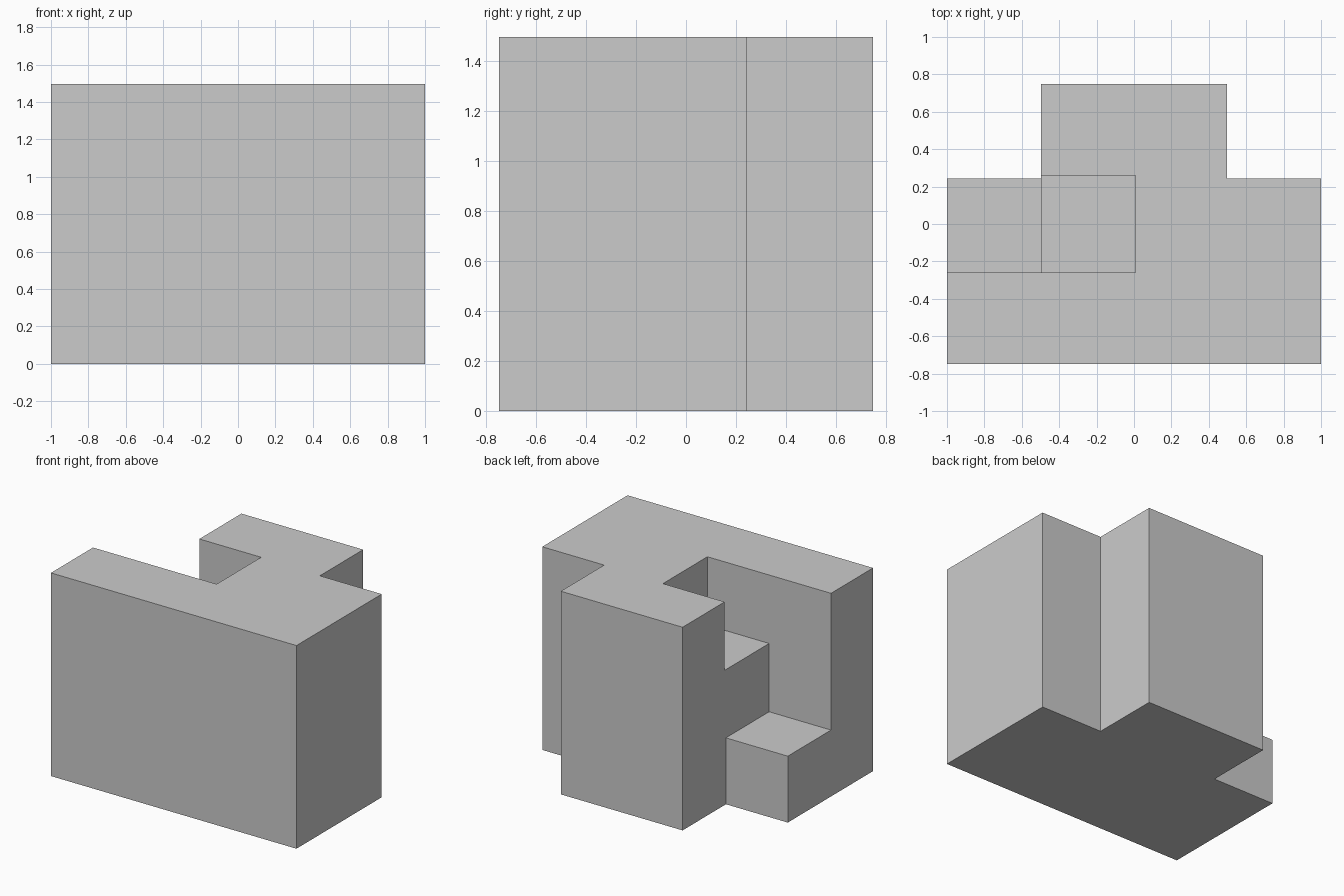
import bpy, bmesh
from mathutils import Vector

if "Cube" in bpy.data.objects:
    bpy.data.objects.remove(bpy.data.objects["Cube"])


def prism(name, outline, direction):
    """Extrude a closed outline of 3D points along a direction."""
    bm = bmesh.new()
    face = bm.faces.new([bm.verts.new(p) for p in outline])
    ext = bmesh.ops.extrude_face_region(bm, geom=[face])
    moved = [v for v in ext["geom"] if isinstance(v, bmesh.types.BMVert)]
    bmesh.ops.translate(bm, verts=moved, vec=Vector(direction))
    bmesh.ops.recalc_face_normals(bm, faces=bm.faces[:])
    mesh = bpy.data.meshes.new(name)
    bm.to_mesh(mesh)
    bm.free()
    obj = bpy.data.objects.new(name, mesh)
    bpy.context.collection.objects.link(obj)
    return obj


# Half-unit cells, each face set back by a small fitting clearance
HEIGHT, BACK = 1.496, 0.748
STEM, SHOULDER = 0.496, 0.244
GAP = 0.259          # half width of the stepped recess
WALL = 0.007         # inner end of the recess
LOW, MID = 0.489, 0.992

# T-shaped block
block = prism("puzzle_block", [(x, y, 0) for x, y in (
    (-1, -BACK), (1, -BACK), (1, SHOULDER), (STEM, SHOULDER),
    (STEM, BACK), (-STEM, BACK), (-STEM, SHOULDER), (-1, SHOULDER))],
    (0, 0, HEIGHT))

# Stair-shaped cutter, open to the left and the top
cutter = prism("step_cutter", [(x, -GAP, z) for x, z in (
    (WALL, 2), (WALL, MID), (-STEM, MID), (-STEM, LOW), (-1.2, LOW), (-1.2, 2))],
    (0, 2 * GAP, 0))
cutter.hide_render = True

cut = block.modifiers.new("stepped_recess", 'BOOLEAN')
cut.operation = 'DIFFERENCE'
cut.solver = 'EXACT'
cut.object = cutter
bpy.context.view_layer.objects.active = block
bpy.ops.object.modifier_apply(modifier=cut.name)
bpy.data.objects.remove(cutter)
